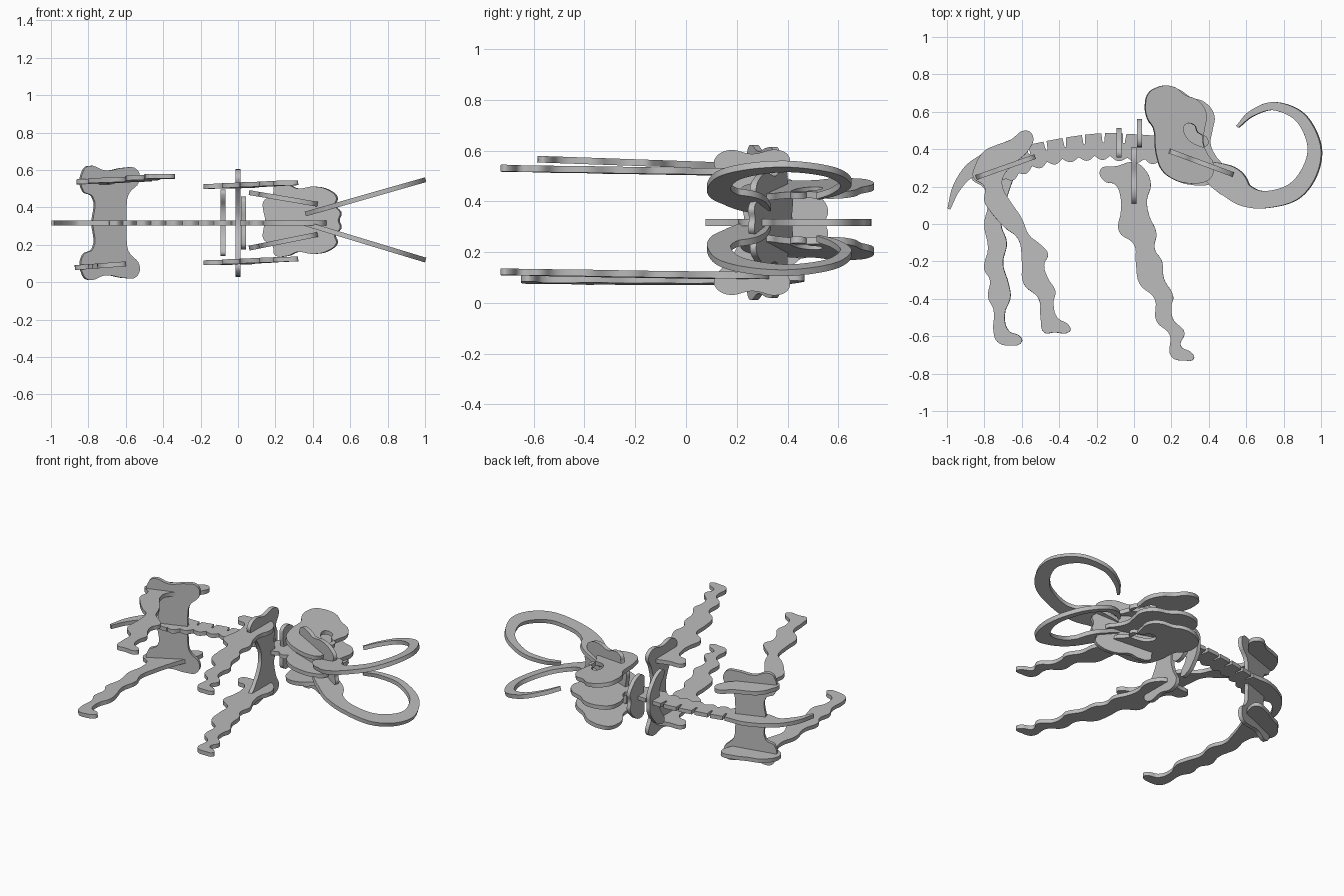
import bpy
import bmesh
import math
from mathutils import Matrix, Vector

cube = bpy.data.objects.get("Cube")
if cube:
    bpy.data.objects.remove(cube, do_unlink=True)

THICK = 0.026
MID = 0.317   # height of the symmetry plane, as the skeleton lies on its side
HEAD = 0.331  # the head sits slightly off that plane

board = bpy.data.materials.new("grey_board")
board.use_nodes = True
grey = (0.5, 0.5, 0.5, 1)
board.diffuse_color = grey
board.node_tree.nodes["Principled BSDF"].inputs["Base Color"].default_value = grey


def add_loop(curve, points, sharp):
    """Add one closed loop, given in hundredths of a unit."""
    spline = curve.splines.new('POLY' if sharp else 'BEZIER')
    knots = spline.points if sharp else spline.bezier_points
    knots.add(len(points) - 1)
    for knot, (u, v) in zip(knots, points):
        if sharp:
            knot.co = (u / 100, v / 100, 0, 1)
        else:
            knot.co = (u / 100, v / 100, 0)
            knot.handle_left_type = knot.handle_right_type = 'AUTO'
    spline.use_cyclic_u = True


def plate(name, outline, origin, u, v, hole=None, sharp=False):
    """Cut a flat board from an outline and place it on the axes u and v."""
    curve = bpy.data.curves.new(name, 'CURVE')
    curve.dimensions = '2D'
    curve.fill_mode = 'BOTH'
    curve.extrude = THICK / 2
    curve.resolution_u = 5
    add_loop(curve, outline, sharp)
    if hole:
        add_loop(curve, hole, False)
    helper = bpy.data.objects.new(name + "_outline", curve)
    bpy.context.collection.objects.link(helper)
    graph = bpy.context.evaluated_depsgraph_get()
    mesh = bpy.data.meshes.new_from_object(helper.evaluated_get(graph))
    bpy.data.objects.remove(helper, do_unlink=True)

    u, v = Vector(u), Vector(v)
    n = u.cross(v).normalized()
    axes = Matrix((u, v, n)).transposed().to_4x4()
    mesh.transform(Matrix.Translation(origin) @ axes)
    bm = bmesh.new()
    bm.from_mesh(mesh)
    bmesh.ops.remove_doubles(bm, verts=bm.verts, dist=0.0001)
    bmesh.ops.recalc_face_normals(bm, faces=bm.faces)
    bm.to_mesh(mesh)
    bm.free()
    mesh.materials.clear()
    mesh.materials.append(board)
    obj = bpy.data.objects.new(name, mesh)
    bpy.context.collection.objects.link(obj)
    bpy.ops.object.select_all(action='DESELECT')
    obj.select_set(True)
    bpy.context.view_layer.objects.active = obj
    bpy.ops.object.shade_smooth_by_angle(angle=math.radians(35))


def side_plate(name, outline, z, lean_x=0.0, lean_y=0.0, **options):
    """A board lying flat, leaning a little along x and y."""
    plate(name, outline, (0, 0, z), (1, 0, lean_x), (0, 1, lean_y), **options)


def cross_plate(name, half, origin, direction):
    """An upright board; its half outline is mirrored about the middle."""
    outline = half + [(u, -v) for u, v in reversed(half) if v]
    plate(name, outline, origin, direction, (0, 0, 1))


def ribbon(stations, steps, top=lambda t: 0, bottom=lambda t: 0):
    """Outline of a tapering band along smoothed (x, y, half width) stations."""
    pts = [Vector(s) for s in stations]
    pts = [2 * pts[0] - pts[1]] + pts + [2 * pts[-1] - pts[-2]]
    spans = len(stations) - 1
    upper, lower = [], []
    for i in range(steps + 1):
        t = i / steps
        k = min(int(t * spans), spans - 1)
        f = t * spans - k
        a, b, c, d = pts[k:k + 4]
        p = b + f * (c - a) / 2 + f * f * (a - 2.5 * b + 2 * c - d / 2)
        p += f ** 3 * (1.5 * (b - c) + (d - a) / 2)
        q = (c - a) / 2 + f * (2 * a - 5 * b + 4 * c - d)
        q += f * f * (4.5 * (b - c) + 1.5 * (d - a))
        side = Vector((-q.y, q.x)).normalized()
        upper.append(p.xy + side * (p.z + top(t)))
        lower.append(p.xy - side * (p.z + bottom(t)))
    return upper + lower[::-1]


# Backbone and tail, with slots above and knobs below
def slots(t):
    return -5 if 0.45 < t < 0.92 and (t * 14) % 1 < 0.13 else 0


def knobs(t):
    return 2.4 * abs(math.sin(t * 50)) - 1.2 if t > 0.38 else 0


spine = [(-99, 8, 0.8), (-95, 19, 2.2), (-88, 28, 3.7), (-79, 31, 7), (-68, 33, 9), (-56, 36, 6.5),
         (-43, 39, 6), (-29, 41, 6.3), (-15, 42, 6.6), (0, 41, 7), (14, 40, 7)]
side_plate("backbone", ribbon(spine, 320, slots, knobs), MID, sharp=True)

# Three skull profiles, the outer two with eye holes
skull = [(6, 64), (8, 70), (13, 73), (18, 74), (24, 73), (30, 69), (38, 66), (43, 59), (42, 51),
         (41, 44), (44, 37), (47, 33), (46, 25), (40, 22), (30, 22), (23, 24), (16, 29), (13, 36),
         (12, 41), (11, 51), (7, 57)]
eye = [(27, 53), (32, 53), (34, 49), (39, 46), (39, 42), (34, 42), (27, 48)]
side_plate("skull_middle", [(u, v - 1) for u, v in skull], MID)
narrow = [(6 + (u - 6) * 0.88, v) for u, v in skull]
side_plate("skull_left", narrow, 0.489, -0.17, hole=eye)
side_plate("skull_right", narrow, 0.17, 0.2, hole=eye)

# Face board across the skull
face = [(-4, 0), (-5, 5), (-5, 10), (0, 14), (1, 18.5), (8, 19), (13, 17), (22, 18), (30, 16),
        (34, 12), (33, 8), (36, 4), (35, 0)]
cross_plate("face_board", face, (0.19, 0.39, HEAD), (1, -0.37, 0))

# Tusks, splayed outwards
tusk = [(38, 30, 4), (45, 26, 7), (52, 22, 8), (59, 15.5, 6), (70, 13, 4.6), (85, 17, 4.6),
        (94, 28, 4.2), (96.5, 42, 3.4), (89, 57, 2.8), (75, 63, 2.2), (63, 59, 1.6), (55.5, 52, 0.7)]
side_plate("tusk_left", ribbon(tusk, 90), 0.262, 0.285, sharp=True)
side_plate("tusk_right", ribbon(tusk, 90), 0.422, -0.303, sharp=True)

# Front legs
front_leg = [(-18, 29), (-16, 23), (-10, 21), (-7, 13), (-7, 7), (-8, -4), (0, -11), (1, -21),
             (3, -32), (11, -40), (12, -52), (19, -59), (20, -71), (27, -73), (32, -72), (31, -69),
             (25, -65), (27, -58), (21, -51), (20, -44), (21, -39), (16, -29), (15, -20),
             (11, -13), (12, -5), (8, 5), (7, 13), (9, 21), (6, 29), (0, 33), (-9, 31)]
side_plate("front_leg_left", front_leg, 0.518, 0.02, -0.01)
side_plate("front_leg_right", front_leg, 0.11, 0.02, -0.01)

# Hind legs, one stepping forward and one standing back
hind_forward = [(-80, 12), (-77, 7), (-69, -2), (-62, -8), (-60, -20), (-59, -32), (-51, -40),
                (-50, -50), (-48, -58), (-43, -58), (-34, -57), (-35, -54), (-41, -50), (-43, -42),
                (-42, -36), (-46, -29), (-48, -22), (-46, -16), (-50, -11), (-56, -6), (-60, 3),
                (-66, 12), (-70, 19), (-70, 25), (-63, 33), (-56, 40), (-54, 47), (-58, 50),
                (-66, 45), (-74, 42), (-80, 39), (-85, 31), (-86, 25), (-80, 20)]
hind_back = [(-87, 25), (-80, 19), (-78, 11), (-80, 0), (-78, -13), (-80, -24), (-77, -30),
             (-78, -39), (-75, -46), (-75, -58), (-73, -63), (-67, -65), (-60, -63), (-61, -60),
             (-67, -57), (-69, -48), (-66, -39), (-67, -32), (-70, -21), (-68, -10), (-71, 0),
             (-69, 10), (-66, 20), (-62, 30), (-57, 40), (-58, 46), (-66, 45), (-74, 41), (-82, 37)]
side_plate("hind_leg_left", hind_forward, 0.546, 0, -0.035)
side_plate("hind_leg_right", hind_back, 0.143, 0.075)

# Hip board
hip = [(6, 0), (6, 14), (1, 17), (1, 28), (4, 30.5), (13, 28), (23, 29.5), (29, 29), (31, 23),
       (25, 15), (24, 7), (24, 0)]
cross_plate("hip_board", hip, (-0.84, 0.25, MID), (1, 0.355, 0))

# Shoulder board and two rib boards
shoulder = [(23, 0), (21, 8), (16, 16), (11, 23), (12, 26), (17, 28.5), (26, 27), (37, 28.5),
            (41, 25), (38, 17), (36, 8), (37, 0)]
back_rib = [(41, 0), (40, 8), (36, 14), (36, 17), (41, 17), (47, 12), (51, 5), (51, 0)]
neck_rib = [(42, 0), (41, 9), (42, 13), (47, 14), (53, 10), (56, 5), (55, 0)]
for name, half, x in (("shoulder_board", shoulder, 0), ("back_rib", back_rib, -0.08),
                      ("neck_rib", neck_rib, 0.03)):
    cross_plate(name, half, (x, 0, MID), (0, 1, 0))
